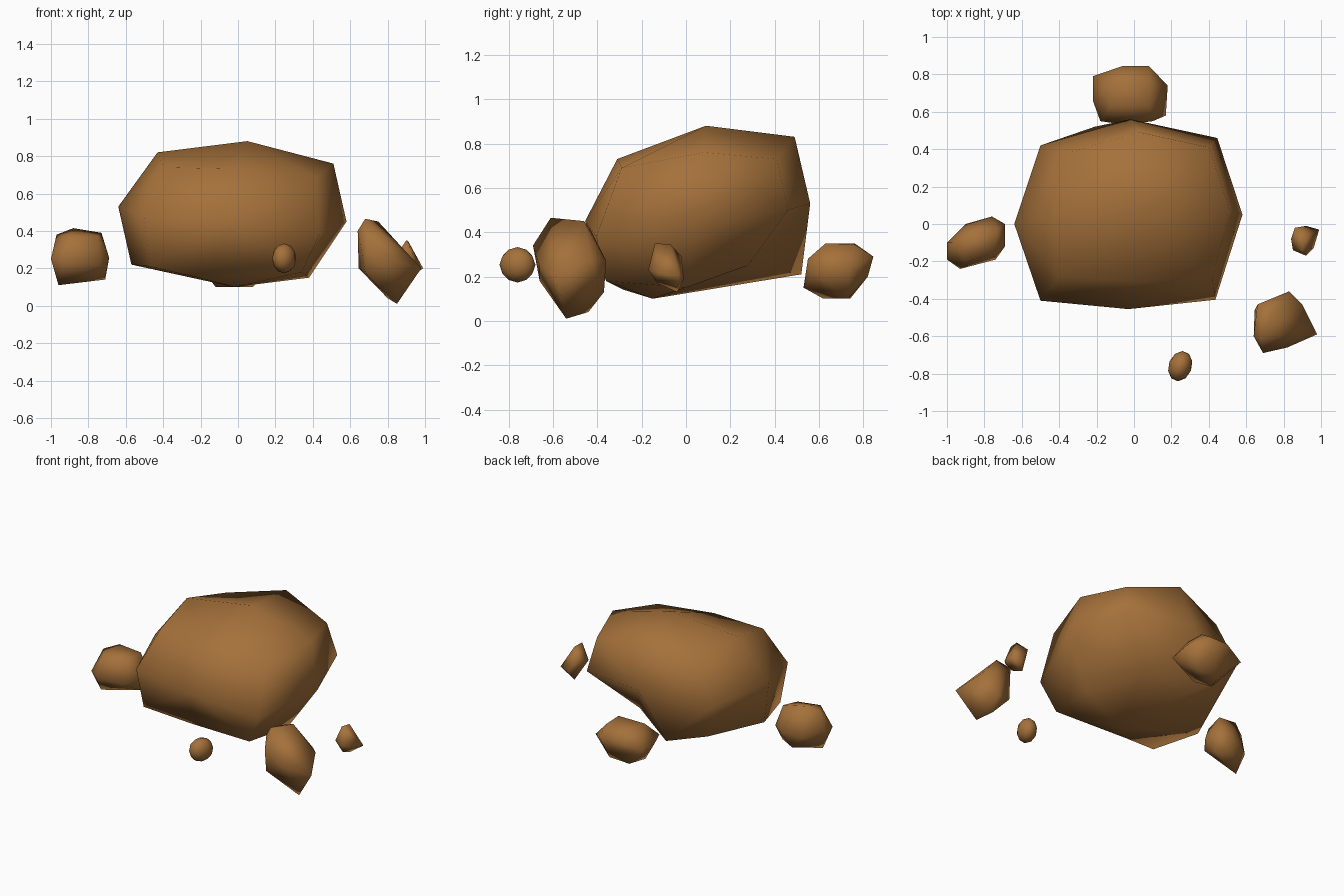
import bpy, bmesh
from mathutils import Vector

brown = bpy.data.materials.new("rock brown")
brown.diffuse_color = (0.376, 0.165, 0.043, 1)


def finish(name, bm):
    bmesh.ops.recalc_face_normals(bm, faces=bm.faces)
    for f in bm.faces:
        f.smooth = True
    me = bpy.data.meshes.new(name)
    bm.to_mesh(me)
    bm.free()
    me.materials.append(brown)
    ob = bpy.data.objects.new(name, me)
    bpy.context.collection.objects.link(ob)
    return ob


def hull_rock(name, pts):
    """Chipped stone: convex hull of a few corner points."""
    bm = bmesh.new()
    for p in pts:
        bm.verts.new(p)
    bmesh.ops.convex_hull(bm, input=bm.verts)
    loose = [v for v in bm.verts if not v.link_faces]
    bmesh.ops.delete(bm, geom=loose, context='VERTS')
    return finish(name, bm)


# Main boulder: a chipped 2x2x2 block, three layers of corners
# (each row left to right, rows front to back)
layers = [
    [(-.47, -.37, .21), (-.17, -.28, .14), (.34, -.36, .18),
     (-.57, -.05, .22), (-.02, -.15, .10), (.38, .0, .15),
     (-.40, .33, .22), (-.21, .52, .21), (.16, .28, .25)],
    [(-.50, -.41, .48), (-.03, -.455, .45), (.435, -.405, .38),
     (-.64, .0, .53), None, (.58, .05, .45),
     (-.50, .42, .49), (-.02, .56, .53), (.445, .46, .50)],
    [(-.40, -.28, .74), (.0, -.31, .73), (.42, -.29, .69),
     (-.43, .05, .82), (.05, .09, .88), (.51, .08, .76),
     (-.36, .38, .75), (.03, .49, .83), (.40, .41, .73)],
]
bm = bmesh.new()
grid = {}
for k, layer in enumerate(layers):
    for n, p in enumerate(layer):
        if p:
            grid[(n % 3, n // 3, k)] = bm.verts.new(p)
for axis in range(3):
    for end in (0, 2):
        for a in (0, 1):
            for b in (0, 1):
                quad = []
                for da, db in ((0, 0), (1, 0), (1, 1), (0, 1)):
                    key = [a + da, b + db]
                    key.insert(axis, end)
                    quad.append(grid[tuple(key)])
                bm.faces.new(quad)
bmesh.ops.recalc_face_normals(bm, faces=bm.faces)
bmesh.ops.triangulate(bm, faces=bm.faces)
finish("main_boulder", bm)

# Left stone
hull_rock("left_stone", [
    (-.97, -.10, .38), (-.88, -.05, .415), (-.73, -.03, .39), (-.90, -.20, .37),
    (-.75, -.16, .37), (-.69, -.12, .26), (-.69, .0, .25), (-.76, .04, .24),
    (-.90, .0, .22), (-1.0, -.10, .25), (-1.0, -.19, .25), (-.93, -.24, .24),
    (-.74, -.19, .22), (-.71, -.05, .14), (-.96, -.14, .11), (-.82, .0, .13)])

# Back stone
hull_rock("back_stone", [
    (-.12, .63, .35), (.08, .63, .35), (-.10, .76, .35), (.08, .76, .345),
    (-.06, .845, .29), (.08, .845, .29), (-.22, .79, .24), (-.22, .66, .25),
    (.18, .74, .24), (.17, .58, .22), (-.18, .55, .26), (.10, .55, .28),
    (-.05, .53, .15), (-.12, .62, .10), (.08, .73, .10), (-.08, .74, .10),
    (.05, .82, .20)])

# Front right stone with a pointed foot
hull_rock("front_right_stone", [
    (.68, -.61, .465), (.75, -.46, .45), (.66, -.43, .41), (.64, -.60, .40),
    (.645, -.46, .20), (.69, -.69, .34), (.68, -.66, .18), (.82, -.66, .25),
    (.83, -.36, .27), (.81, -.37, .13), (.85, -.54, .01), (.80, -.44, .04),
    (.98, -.59, .20), (.90, -.43, .28)])

# Right chip
hull_rock("right_chip", [
    (.90, -.14, .35), (.91, -.07, .345), (.86, -.02, .29), (.92, -.01, .19),
    (.99, -.03, .20), (.96, -.13, .22), (.92, -.17, .23), (.85, -.14, .24),
    (.84, -.08, .26), (.89, -.04, .13), (.90, -.13, .17)])

# Front pebble: squashed low sphere
bm = bmesh.new()
bmesh.ops.create_icosphere(bm, subdivisions=2, radius=1)
for v in bm.verts:
    c = v.co
    v.co = Vector((.247 + .064 * c.x + .012 * c.y, -.76 + .081 * c.y, .253 + .08 * c.z))
finish("front_pebble", bm)
